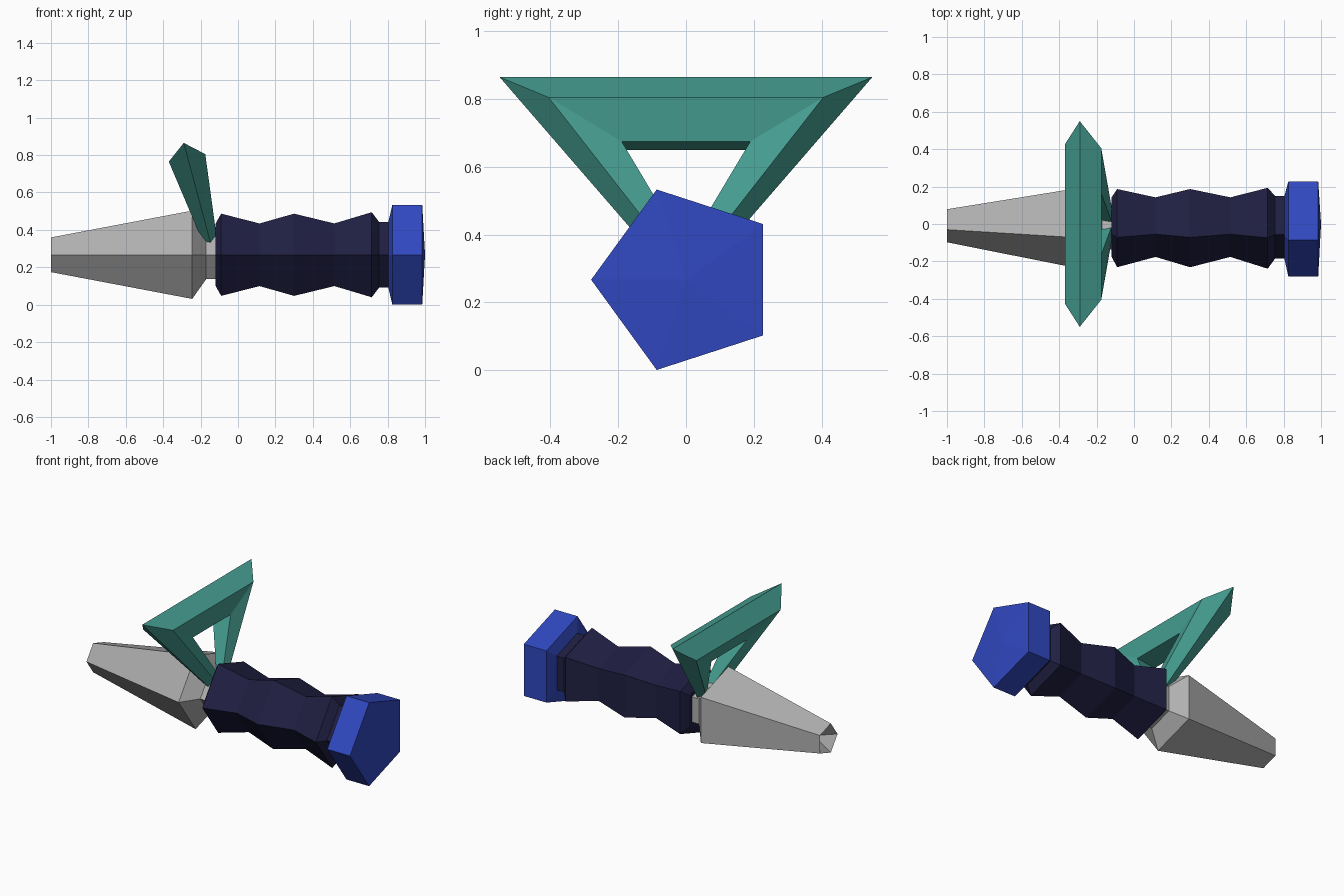
import bpy, bmesh
from math import sin, cos, pi

if "Cube" in bpy.data.objects:
    bpy.data.objects.remove(bpy.data.objects["Cube"])

AXIS_Z = 0.267


def material(name, rgb):
    m = bpy.data.materials.new(name)
    m.diffuse_color = (*rgb, 1)
    m.use_nodes = True
    m.node_tree.nodes["Principled BSDF"].inputs["Base Color"].default_value = m.diffuse_color
    return m


def finish(name, bm, mat):
    bmesh.ops.recalc_face_normals(bm, faces=bm.faces)
    me = bpy.data.meshes.new(name)
    bm.to_mesh(me)
    bm.free()
    ob = bpy.data.objects.new(name, me)
    bpy.context.collection.objects.link(ob)
    me.materials.append(mat)
    return ob


def bridge(bm, a, b):
    n = len(a)
    for i in range(n):
        bm.faces.new((a[i], a[(i + 1) % n], b[(i + 1) % n], b[i]))


def five_sided(name, profile, tip_start, tip_end, mat):
    """Five-sided turned part along x; each end is a fan to its tip point."""
    bm = bmesh.new()
    rings = []
    for x, r in profile:
        angles = [pi + 2 * pi * i / 5 for i in range(5)]
        rings.append([bm.verts.new((x, r * cos(a), AXIS_Z + r * sin(a))) for a in angles])
    for a, b in zip(rings, rings[1:]):
        bridge(bm, a, b)
    for ring, x in ((rings[0], tip_start), (rings[-1], tip_end)):
        tip = bm.verts.new((x, 0, AXIS_Z))
        for i in range(5):
            bm.faces.new((ring[i], ring[(i + 1) % 5], tip))
    return finish(name, bm, mat)


grey = material("grey", (0.43, 0.43, 0.43))
teal = material("teal", (0.06, 0.34, 0.285))
navy = material("navy", (0.0135, 0.0135, 0.054))
blue = material("blue", (0.03, 0.065, 0.53))

# Tapered nozzle with a hollow tip and a narrow neck
five_sided("nozzle", [(-1, 0.0975), (-0.245, 0.248), (-0.17, 0.137), (-0.10, 0.137)],
           -0.9, -0.10, grey)

# Wavy grip with a collar
five_sided("grip", [(-0.12, 0.175), (-0.09, 0.231), (0.115, 0.176), (0.30, 0.231),
                    (0.515, 0.176), (0.715, 0.239), (0.755, 0.184), (0.81, 0.184)],
           -0.12, 0.81, navy)

# End cap, slightly domed
five_sided("end_cap", [(0.805, 0.19), (0.825, 0.28), (0.985, 0.28)], 0.805, 1.0, blue)

# Tapered triangular loop: a pentagon section at each of three corners
upper = [(-0.29, 0.55, 0.865), (-0.175, 0.405, 0.805), (-0.185, 0.19, 0.675),
         (-0.305, 0.18, 0.65), (-0.37, 0.425, 0.765)]
lower = [(-0.12, 0, 0.23), (-0.104, 0, 0.287), (-0.115, 0, 0.358),
         (-0.15, 0, 0.345), (-0.16, 0, 0.27)]
bm = bmesh.new()
sections = [[bm.verts.new(p) for p in pts]
            for pts in (upper, [(x, -y, z) for x, y, z in upper], lower)]
for i in range(3):
    bridge(bm, sections[i], sections[(i + 1) % 3])
finish("triangle_loop", bm, teal)
